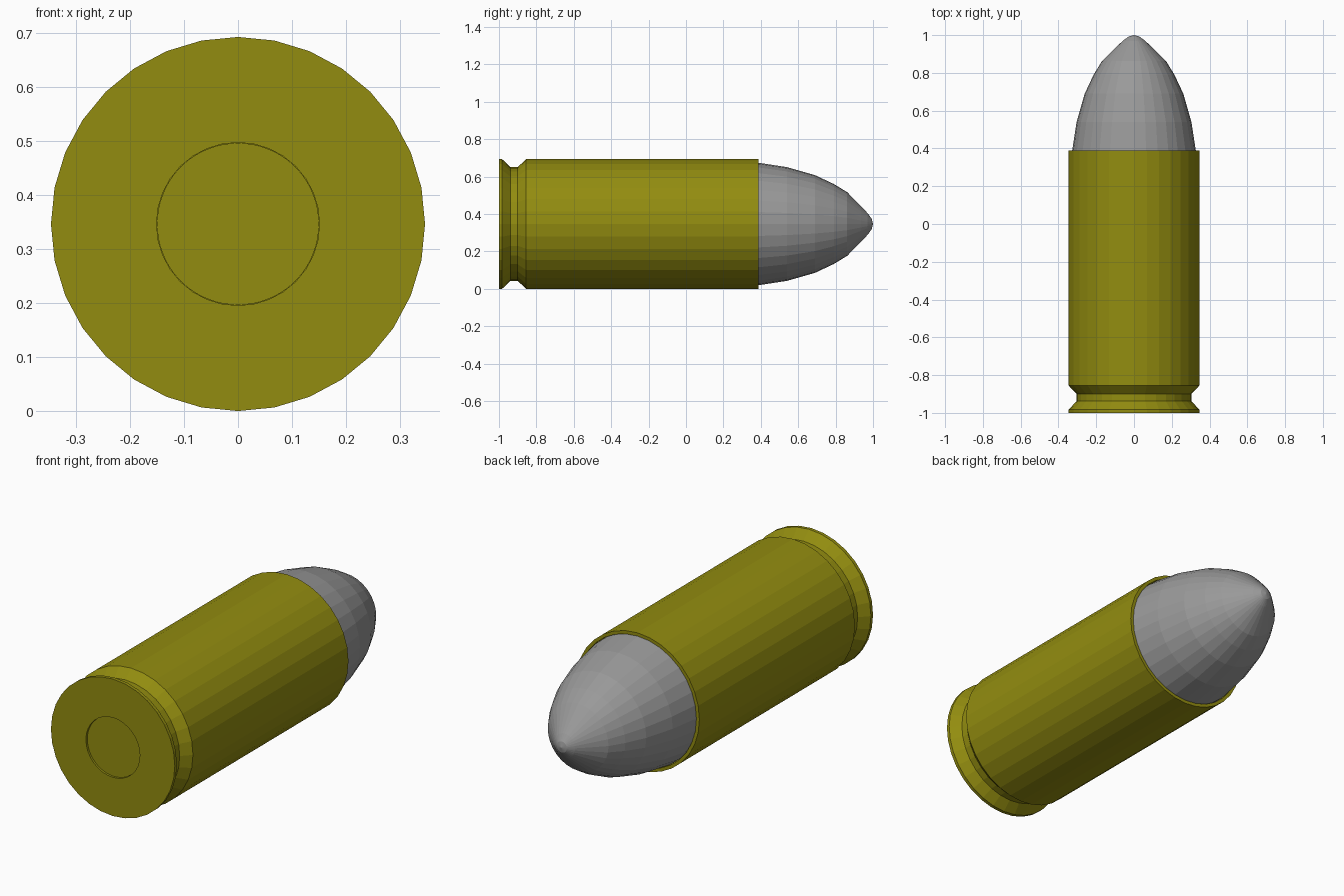
import bpy
import bmesh
from math import sin, cos, tau

cube = bpy.data.objects.get("Cube")
if cube:
    bpy.data.objects.remove(cube)

RADIUS = 0.3465


def material(name, colour):
    mat = bpy.data.materials.new(name)
    mat.use_nodes = True
    mat.diffuse_color = colour
    mat.node_tree.nodes["Principled BSDF"].inputs["Base Color"].default_value = colour
    return mat


def lathe(name, profile, mat, sides=32):
    """Revolve (radius, y) points about the long axis; zero radius makes a pole."""
    bm = bmesh.new()
    rings = []
    for r, y in profile:
        count = sides if r > 0 else 1
        rings.append([bm.verts.new((r * sin(tau * i / sides), y,
                                    RADIUS + r * cos(tau * i / sides)))
                      for i in range(count)])
    for a, b in zip(rings, rings[1:]):
        for i in range(sides):
            j = (i + 1) % sides
            corners = [a[i % len(a)], a[j % len(a)], b[j % len(b)], b[i % len(b)]]
            bm.faces.new(list(dict.fromkeys(corners)))
    # Close open ends with flat caps
    for ring in (rings[0], rings[-1]):
        if len(ring) > 1:
            bm.faces.new(ring)
    bmesh.ops.recalc_face_normals(bm, faces=bm.faces)
    mesh = bpy.data.meshes.new(name)
    bm.to_mesh(mesh)
    bm.free()
    mesh.materials.append(mat)
    obj = bpy.data.objects.new(name, mesh)
    bpy.context.collection.objects.link(obj)
    return obj


brass = material("olive brass", (0.29, 0.265, 0.005, 1))
steel = material("grey metal", (0.32, 0.32, 0.32, 1))

# Casing with rim, extractor groove and open mouth; the base has a primer pocket
lathe("casing", [
    (0.151, -0.97), (0.151, -1.0), (RADIUS, -1.0), (RADIUS, -0.983),
    (0.304, -0.938), (0.304, -0.9), (RADIUS, -0.855), (RADIUS, 0.388),
    (0.33, 0.388), (0.33, 0.3)], brass)

# Primer disc set slightly into the base
lathe("primer", [(0.15, -0.99), (0.15, -0.96)], brass, 64)

# Pointed nose seated in the mouth
lathe("nose", [
    (0.328, 0.32), (0.327, 0.39), (0.304, 0.54), (0.261, 0.69),
    (0.214, 0.79), (0.17, 0.862), (0.096, 0.935), (0.059, 0.97),
    (0.028, 0.993), (0, 1.0)], steel)
